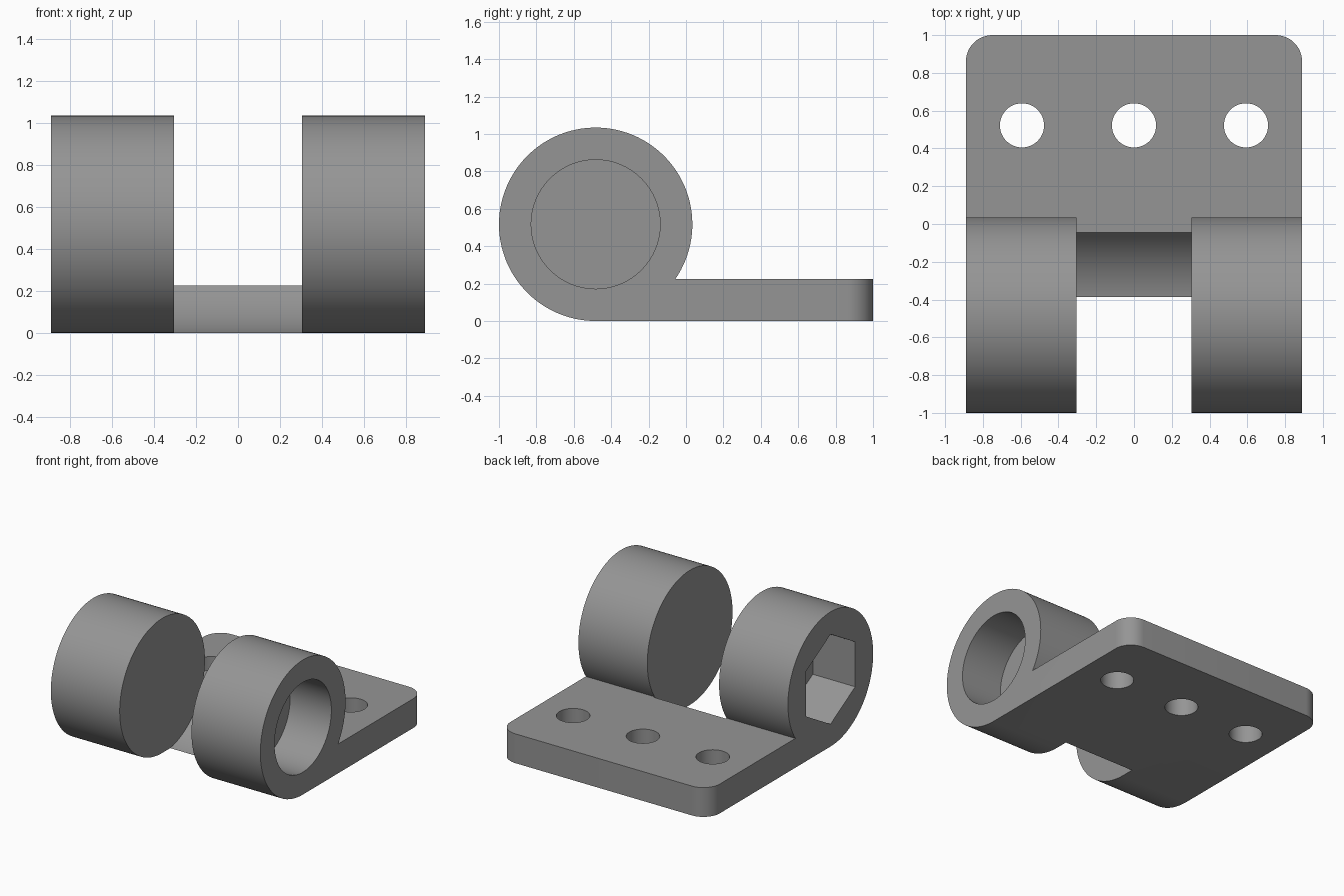
import bpy, bmesh, math
from mathutils import Matrix, Vector

if "Cube" in bpy.data.objects:
    bpy.data.objects.remove(bpy.data.objects["Cube"])

W = 0.89                    # half width
CY, CZ, R = -0.483, 0.517, 0.517   # knuckle axis and radius
T = 0.225                   # plate thickness
GAP = 0.305                 # half width of the gap between knuckles

grey = bpy.data.materials.new("grey")
grey.diffuse_color = (0.3, 0.3, 0.3, 1)
grey.use_nodes = True
grey.node_tree.nodes["Principled BSDF"].inputs["Base Color"].default_value = grey.diffuse_color


def add_object(name, bm):
    bmesh.ops.recalc_face_normals(bm, faces=bm.faces)
    mesh = bpy.data.meshes.new(name)
    bm.to_mesh(mesh)
    bm.free()
    mesh.materials.append(grey)
    obj = bpy.data.objects.new(name, mesh)
    bpy.context.collection.objects.link(obj)
    return obj


def cylinder(name, r, lo, hi, center, axis, sides=64, turn=0.0):
    """Prism along x or z between lo and hi; center holds the other two coordinates."""
    bm = bmesh.new()
    bmesh.ops.create_cone(bm, cap_ends=True, segments=sides, radius1=r, radius2=r, depth=hi - lo)
    bm.transform(Matrix.Rotation(turn, 4, 'Z'))
    mid = (lo + hi) / 2
    if axis == 'X':
        bm.transform(Matrix.Rotation(math.pi / 2, 4, 'Y'))
        bm.transform(Matrix.Translation((mid, *center)))
    else:
        bm.transform(Matrix.Translation((*center, mid)))
    return add_object(name, bm)


# Hinge leaf: plate and knuckle share one side profile, swept across the width
start = -math.asin((CZ - T) / R)
steps = 96
profile = [(1, 0), (1, T)]
for i in range(steps + 1):
    a = start + (1.5 * math.pi - start) * i / steps
    profile.append((CY + R * math.cos(a), CZ + R * math.sin(a)))
bm = bmesh.new()
face = bm.faces.new([bm.verts.new((-W, y, z)) for y, z in profile])
swept = bmesh.ops.extrude_face_region(bm, geom=[face])["geom"]
bmesh.ops.translate(bm, vec=Vector((2 * W, 0, 0)),
                    verts=[v for v in swept if isinstance(v, bmesh.types.BMVert)])
# Rounded rear corners
corners = [e for e in bm.edges if all(v.co.y > 0.99 for v in e.verts)
           and abs(e.verts[0].co.x - e.verts[1].co.x) < 0.01]
bmesh.ops.bevel(bm, geom=corners, offset=0.14, segments=12, profile=0.5, affect='EDGES')
leaf = add_object("hinge_leaf", bm)

axis = (CY, CZ)
cutters = [
    # Clearance for the mating knuckle, pin bore, round and hexagonal recesses
    cylinder("gap_cutter", 0.526, -GAP, GAP, axis, 'X', 128),
    cylinder("pin_cutter", 0.19, -1, 1, axis, 'X'),
    cylinder("round_recess_cutter", 0.345, W - 0.35, 1, axis, 'X'),
    cylinder("hex_recess_cutter", 0.345, -1, -W + 0.36, axis, 'X', 6, math.pi / 2),
]
# Screw holes through the plate
for x in (-0.593, 0, 0.593):
    cutters.append(cylinder("screw_cutter", 0.117, -0.1, 0.4, (x, 0.522), 'Z', 48))

bpy.context.view_layer.objects.active = leaf
leaf.select_set(True)
for c in cutters:
    c.hide_render = True
    mod = leaf.modifiers.new(c.name, 'BOOLEAN')
    mod.operation, mod.solver, mod.object = 'DIFFERENCE', 'EXACT', c
    bpy.ops.object.modifier_apply(modifier=mod.name)
    bpy.data.objects.remove(c)

bpy.ops.object.shade_smooth_by_angle(angle=math.radians(30))
